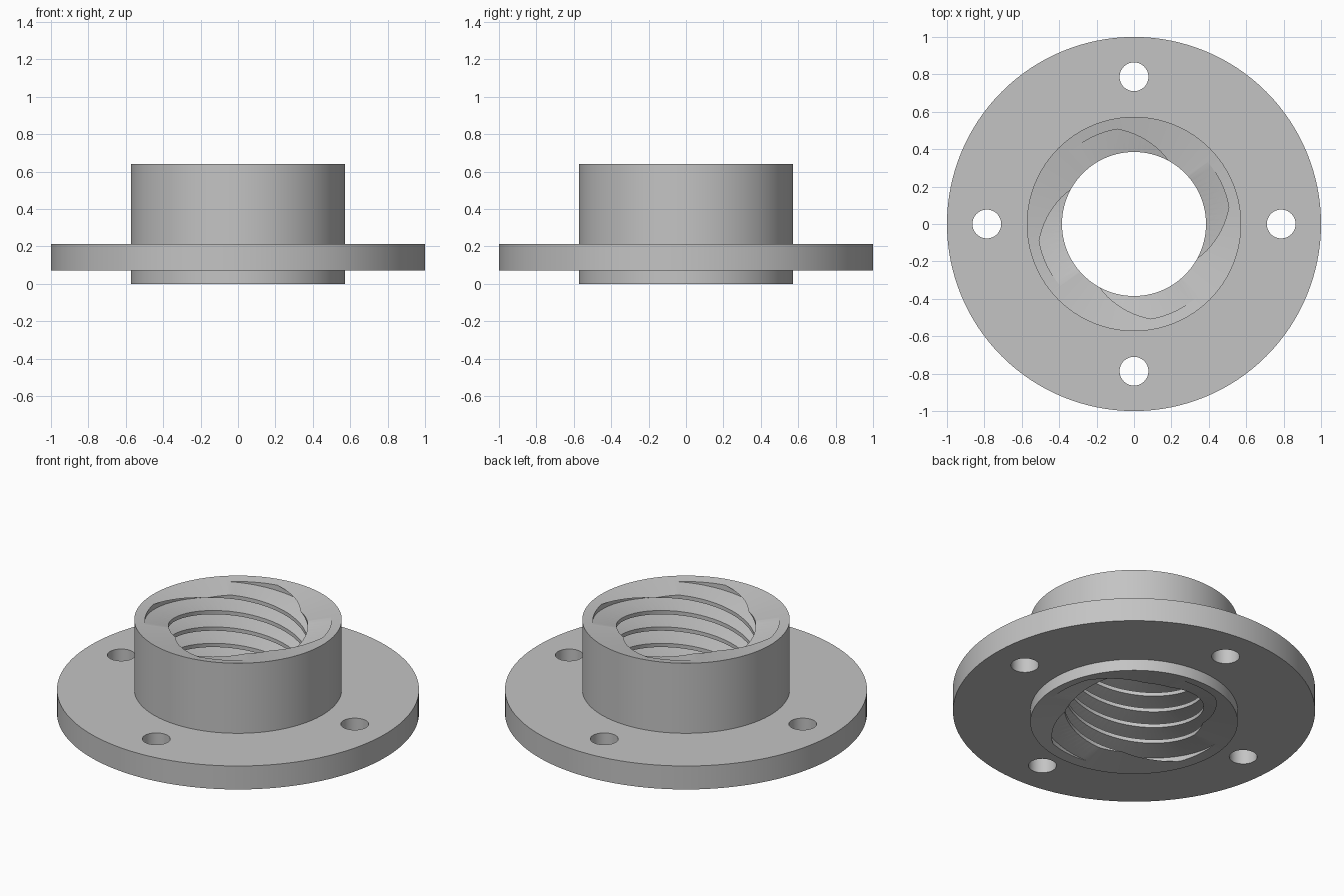
import bpy, bmesh, math

if "Cube" in bpy.data.objects:
    bpy.data.objects.remove(bpy.data.objects["Cube"])

SEG = 128                      # segments around the body
BORE, HUB, FLANGE = 0.385, 0.573, 1.0
HEIGHT, DISH = 0.64, 0.03      # hub height, depth of the dished ends
LEAD, STARTS = 0.40, 4         # thread lead and number of starts
ROOT = 0.515                   # thread root radius


def make_object(name, bm):
    bmesh.ops.recalc_face_normals(bm, faces=bm.faces)
    mesh = bpy.data.meshes.new(name)
    bm.to_mesh(mesh)
    bm.free()
    obj = bpy.data.objects.new(name, mesh)
    bpy.context.collection.objects.link(obj)
    return obj


def bridge(bm, a, b):
    n = len(a)
    for i in range(n):
        bm.faces.new((a[i], a[(i + 1) % n], b[(i + 1) % n], b[i]))


def lathe(name, profile):
    """Revolve a closed (radius, z) profile about z."""
    bm = bmesh.new()
    rings = []
    for i in range(SEG):
        a = 2 * math.pi * i / SEG
        rings.append([bm.verts.new((r * math.cos(a), r * math.sin(a), z))
                      for r, z in profile])
    for i in range(SEG):
        bridge(bm, rings[i], rings[(i + 1) % SEG])
    return make_object(name, bm)


def thread_cutter():
    """Trapezoid section swept along each start of the helix."""
    bm = bmesh.new()
    slope, half_root, inner = 0.17, 0.0165, 0.345
    half_mouth = half_root + slope * (ROOT - inner)
    section = [(inner, -half_mouth), (ROOT, -half_root),
               (ROOT, half_root), (inner, half_mouth)]
    z_ref = HEIGHT - DISH * (HUB - ROOT) / (HUB - BORE)
    z0, z1 = -0.12, HEIGHT + 0.12
    steps = int((z1 - z0) / LEAD * 96)
    for s in range(STARTS):
        phase = math.radians(115) + s * 2 * math.pi / STARTS
        previous = None
        for k in range(steps + 1):
            z = z0 + (z1 - z0) * k / steps
            a = phase + 2 * math.pi * (z - z_ref) / LEAD
            ring = [bm.verts.new((r * math.cos(a), r * math.sin(a), z + dz))
                    for r, dz in section]
            if previous:
                bridge(bm, previous, ring)
            else:
                bm.faces.new(ring)
            previous = ring
        bm.faces.new(previous)
    bmesh.ops.recalc_face_normals(bm, faces=bm.faces)
    bmesh.ops.triangulate(bm, faces=bm.faces)
    return make_object("thread_cutter", bm)


def bolt_hole_cutter():
    """Four vertical cylinders through the flange."""
    bm = bmesh.new()
    for k in range(4):
        a = k * math.pi / 2
        new = bmesh.ops.create_cone(bm, cap_ends=True, segments=48,
                                    radius1=0.077, radius2=0.077, depth=0.5)
        bmesh.ops.translate(bm, verts=new["verts"],
                            vec=(0.787 * math.cos(a), 0.787 * math.sin(a), 0.14))
    return make_object("bolt_hole_cutter", bm)


def cut(obj, cutter):
    mod = obj.modifiers.new("cut", "BOOLEAN")
    mod.operation = "DIFFERENCE"
    mod.solver = "EXACT"
    mod.object = cutter
    bpy.ops.object.select_all(action="DESELECT")
    bpy.context.view_layer.objects.active = obj
    obj.select_set(True)
    bpy.ops.object.modifier_apply(modifier=mod.name)
    bpy.data.objects.remove(cutter)


# Hub and flange in one turned body, both ends dished towards the bore
nut = lathe("flanged_nut", [
    (BORE, DISH), (HUB, 0), (HUB, 0.07), (FLANGE, 0.07),
    (FLANGE, 0.213), (HUB, 0.213), (HUB, HEIGHT), (BORE, HEIGHT - DISH)])

# Bolt holes and internal multi-start thread
cut(nut, bolt_hole_cutter())
cut(nut, thread_cutter())

# Plain grey metal
grey = bpy.data.materials.new("grey_metal")
grey.diffuse_color = (0.55, 0.55, 0.55, 1)
grey.use_nodes = True
grey.node_tree.nodes["Principled BSDF"].inputs["Base Color"].default_value = grey.diffuse_color
nut.data.materials.clear()
nut.data.materials.append(grey)

bpy.ops.object.shade_smooth_by_angle(angle=math.radians(25))
